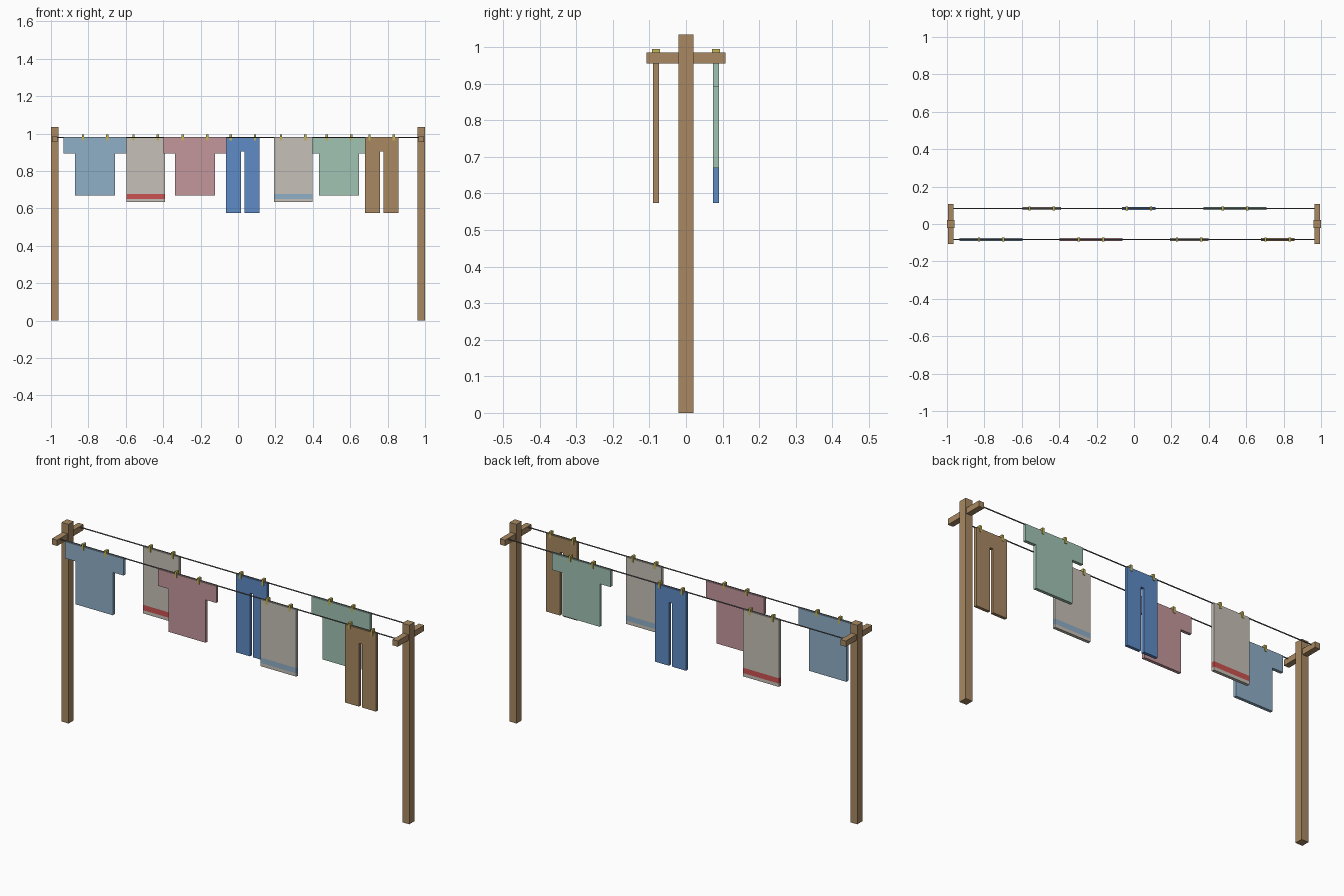
import bpy
import bmesh
from mathutils import Vector

cube = bpy.data.objects.get("Cube")
if cube:
    bpy.data.objects.remove(cube, do_unlink=True)


def material(name, rgb):
    """Flat material from 8-bit sRGB, stored as linear values."""
    lin = [((c / 255 + 0.055) / 1.055) ** 2.4 for c in rgb] + [1]
    m = bpy.data.materials.new(name)
    m.use_nodes = True
    m.diffuse_color = lin
    bsdf = m.node_tree.nodes["Principled BSDF"]
    bsdf.inputs["Base Color"].default_value = lin
    bsdf.inputs["Roughness"].default_value = 0.9
    return m


wood = material("wood brown", (168, 136, 98))
cord = material("cord grey", (105, 105, 105))
sky = material("pale blue", (143, 175, 199))
rose = material("dusty pink", (196, 151, 156))
linen = material("linen", (198, 192, 183))
red = material("red", (202, 82, 80))
denim = material("denim blue", (94, 139, 197))
mint = material("mint green", (160, 196, 179))
brass = material("peg yellow", (196, 180, 88))

LINE_Y, LINE_Z = 0.082, 0.98
THICK = 0.016


def finish(name, bm, mats):
    bmesh.ops.recalc_face_normals(bm, faces=bm.faces)
    mesh = bpy.data.meshes.new(name)
    bm.to_mesh(mesh)
    bm.free()
    for m in mats:
        mesh.materials.append(m)
    ob = bpy.data.objects.new(name, mesh)
    bpy.context.collection.objects.link(ob)
    return ob


def box(name, center, size, mat):
    bm = bmesh.new()
    bmesh.ops.create_cube(bm, size=1)
    bmesh.ops.scale(bm, vec=size, verts=bm.verts)
    bmesh.ops.translate(bm, vec=center, verts=bm.verts)
    return finish(name, bm, [mat])


def cloth(name, x, y, half_outline, mats, stripe=None):
    """Extrude a mirrored outline; drops are measured down from the line."""
    points = half_outline + [(-px, d) for px, d in reversed(half_outline) if px]
    bm = bmesh.new()
    verts = [bm.verts.new((x + px, y - THICK / 2, LINE_Z - d)) for px, d in points]
    face = bm.faces.new(verts)
    out = bmesh.ops.extrude_face_region(bm, geom=[face])
    moved = [v for v in out["geom"] if isinstance(v, bmesh.types.BMVert)]
    bmesh.ops.translate(bm, vec=(0, THICK, 0), verts=moved)
    if stripe:
        # Cut a coloured band across both sides
        low, high = LINE_Z - stripe[1], LINE_Z - stripe[0]
        for z in (low, high):
            geom = bm.verts[:] + bm.edges[:] + bm.faces[:]
            bmesh.ops.bisect_plane(bm, geom=geom, plane_co=Vector((0, 0, z)),
                                   plane_no=Vector((0, 0, 1)))
        for f in bm.faces:
            f.material_index = int(low < f.calc_center_median().z < high)
    finish(name, bm, mats)
    # Two pegs clip each item to its line
    for side, dx in (("right", -0.065), ("left", 0.065)):
        box(f"{name}_{side}_peg", (x + dx, y, LINE_Z - 0.001),
            (0.012, 0.021, 0.032), brass)


# Posts with crossbars
for side, s in (("right", -1), ("left", 1)):
    box(f"{side}_post", (s * 0.98, 0, 0.5175), (0.04, 0.042, 1.035), wood)
    box(f"{side}_crossbar", (s * 0.98, 0, 0.97), (0.03, 0.216, 0.03), wood)

# Washing lines
for row, y in (("front", -LINE_Y), ("back", LINE_Y)):
    curve = bpy.data.curves.new(f"{row}_line", "CURVE")
    curve.dimensions = "3D"
    curve.bevel_depth = 0.003
    curve.bevel_resolution = 1
    curve.use_fill_caps = True
    spline = curve.splines.new("POLY")
    spline.points.add(1)
    for point, x in zip(spline.points, (-0.98, 0.98)):
        point.co = (x, y, LINE_Z, 1)
    curve.materials.append(cord)
    bpy.context.collection.objects.link(bpy.data.objects.new(f"{row}_line", curve))

# Half outlines: distance from the middle, drop below the line
shirt = [(0.168, 0), (0.168, 0.087), (0.107, 0.087), (0.107, 0.31)]
towel = [(0.103, 0), (0.103, 0.347)]
trousers = [(0.089, 0), (0.089, 0.406), (0.009, 0.406), (0.009, 0.077)]
band = (0.302, 0.33)

# Front row
cloth("blue_shirt", -0.764, -LINE_Y, shirt, [sky])
cloth("pink_shirt", -0.23, -LINE_Y, shirt, [rose])
cloth("blue_striped_towel", 0.295, -LINE_Y, towel, [linen, sky], band)
cloth("brown_trousers", 0.768, -LINE_Y, trousers, [wood])

# Back row
cloth("red_striped_towel", -0.494, LINE_Y, towel, [linen, red], band)
cloth("blue_trousers", 0.026, LINE_Y, trousers, [denim])
cloth("green_shirt", 0.54, LINE_Y, shirt, [mint])
